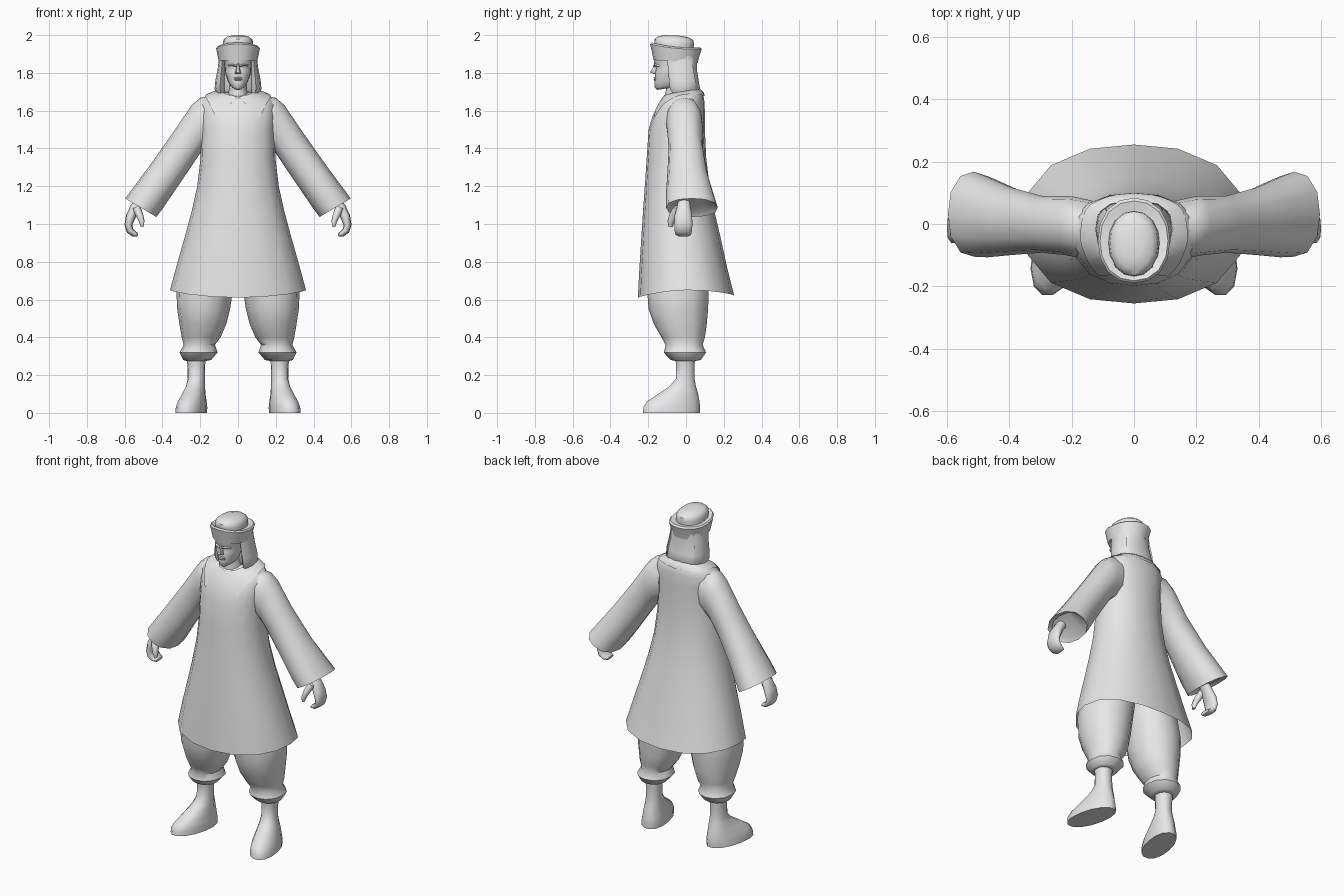
import bpy, bmesh, math
from mathutils import Vector

grey = bpy.data.materials.new("plain grey")
grey.diffuse_color = (0.8, 0.8, 0.8, 1)


def finish(name, bm, angle=40):
    bmesh.ops.recalc_face_normals(bm, faces=bm.faces)
    me = bpy.data.meshes.new(name)
    bm.to_mesh(me)
    bm.free()
    ob = bpy.data.objects.new(name, me)
    bpy.context.collection.objects.link(ob)
    me.materials.append(grey)
    bpy.ops.object.select_all(action='DESELECT')
    ob.select_set(True)
    bpy.context.view_layer.objects.active = ob
    bpy.ops.object.shade_smooth_by_angle(angle=math.radians(angle))
    return ob


def loft(name, rings, n=12, p=2.0, caps=(True, True), side=1, angle=40):
    """Skin rings given as (centre, u axis, v axis, dip) with superellipse exponent p."""
    bm = bmesh.new()
    loops = []
    for c, u, v, dip in rings:
        loop = []
        for i in range(n):
            t = 2 * math.pi * i / n
            a, b = math.cos(t), math.sin(t)
            k = (abs(a) ** p + abs(b) ** p) ** (-1 / p)
            q = Vector(c) + Vector(u) * a * k + Vector(v) * b * k
            q.z += dip * b * b
            loop.append(bm.verts.new((q.x * side, q.y, q.z)))
        loops.append(loop)
    for l0, l1 in zip(loops, loops[1:]):
        for i in range(n):
            j = (i + 1) % n
            bm.faces.new((l0[i], l0[j], l1[j], l1[i]))
    if caps[0]:
        bm.faces.new(loops[0])
    if caps[1]:
        bm.faces.new(loops[-1])
    return finish(name, bm, angle)


def level(z, x0, x1, y0, y1, tilt=0.0, dip=0.0, splay=0.0):
    """Horizontal ring from its extents; tilt raises the back, splay turns the front outward."""
    return (((x0 + x1) / 2, (y0 + y1) / 2, z), ((x1 - x0) / 2, 0, 0),
            (-splay, (y1 - y0) / 2, tilt), dip)


def tube(points):
    """Rings along a path in the xz plane: (x, y, z, thickness, half depth)."""
    rings = []
    for i, (x, y, z, r, d) in enumerate(points):
        a, b = points[max(i - 1, 0)], points[min(i + 1, len(points) - 1)]
        t = Vector((b[0] - a[0], 0, b[2] - a[2])).normalized()
        rings.append(((x, y, z), (-t.z * r, 0, t.x * r), (0, d, 0), 0))
    return rings


# Robe: z, half width, front, back, tilt, hem dip
robe = loft("robe", [level(z, -w, w, f, b, t, d) for z, w, f, b, t, d in [
    (0.65, 0.36, -0.255, 0.255, 0.006, -0.034),
    (0.78, 0.325, -0.247, 0.22, 0, -0.02),
    (0.92, 0.285, -0.237, 0.185, 0, 0),
    (1.06, 0.247, -0.228, 0.152, 0, 0),
    (1.2, 0.216, -0.218, 0.125, 0, 0),
    (1.35, 0.198, -0.208, 0.107, 0, 0),
    (1.5, 0.195, -0.198, 0.1, 0, 0),
    (1.58, 0.2, -0.176, 0.1, 0.005, 0),
    (1.635, 0.2, -0.15, 0.098, 0.012, 0),
    (1.675, 0.175, -0.125, 0.09, 0.016, 0),
    (1.695, 0.125, -0.11, 0.076, 0.018, 0),
    (1.7, 0.065, -0.09, 0.05, 0.016, 0)]], n=16, p=2.3, caps=(False, True))

# Pointed collar laid over the shoulders
pairs = [((0.003, -0.125, 1.672), (0.112, -0.175, 1.56)),
         ((0.05, -0.11, 1.69), (0.155, -0.125, 1.64)),
         ((0.085, -0.05, 1.70), (0.172, -0.05, 1.672)),
         ((0.08, 0.02, 1.71), (0.155, 0.045, 1.68)),
         ((0.045, 0.05, 1.715), (0.09, 0.085, 1.68)),
         ((0, 0.055, 1.715), (0, 0.095, 1.675))]
bm = bmesh.new()
for s in (1, -1):
    rows = [[bm.verts.new((a[0] * s, a[1], a[2])), bm.verts.new((b[0] * s, b[1], b[2]))]
            for a, b in pairs]
    for r0, r1 in zip(rows, rows[1:]):
        bm.faces.new((r0[0], r0[1], r1[1], r1[0]) if s > 0 else (r1[0], r1[1], r0[1], r0[0]))
bmesh.ops.remove_doubles(bm, verts=bm.verts, dist=0.0005)
bmesh.ops.subdivide_edges(bm, edges=bm.edges, cuts=2, use_grid_fill=True)
collar = finish("collar", bm)
wrap = collar.modifiers.new("lay on robe", 'SHRINKWRAP')
wrap.target = robe
wrap.wrap_mode = 'ABOVE_SURFACE'
wrap.offset = 0.007

for side, label in ((1, "left"), (-1, "right")):
    # Flared sleeve: top x z, underside x z, front, back; last ring is recessed in the cuff
    rings = []
    for tx, tz, bx, bz, f, b in [
            (0.13, 1.68, 0.14, 1.42, -0.105, 0.075),
            (0.2, 1.668, 0.185, 1.39, -0.105, 0.088),
            (0.245, 1.63, 0.2, 1.375, -0.1, 0.09),
            (0.34, 1.49, 0.25, 1.30, -0.092, 0.09),
            (0.46, 1.32, 0.335, 1.175, -0.1, 0.118),
            (0.545, 1.205, 0.395, 1.087, -0.107, 0.15),
            (0.597, 1.135, 0.432, 1.037, -0.105, 0.168),
            (0.57, 1.14, 0.445, 1.062, -0.085, 0.145)]:
        rings.append((((tx + bx) / 2, (f + b) / 2, (tz + bz) / 2),
                      ((tx - bx) / 2, 0, (tz - bz) / 2), (0, (b - f) / 2, 0), 0))
    loft(label + "_sleeve", rings, n=12, p=2.3, side=side)

    # Hand with curled fingers and a thumb
    loft(label + "_hand", tube([
        (0.515, -0.01, 1.13, 0.026, 0.03), (0.545, -0.012, 1.085, 0.027, 0.037),
        (0.568, -0.014, 1.04, 0.026, 0.048), (0.58, -0.014, 0.995, 0.021, 0.049),
        (0.572, -0.014, 0.965, 0.019, 0.047), (0.55, -0.014, 0.947, 0.016, 0.042),
        (0.53, -0.014, 0.942, 0.009, 0.034)]), n=10, side=side, p=2.4, angle=60)
    loft(label + "_thumb", tube([
        (0.54, -0.04, 1.09, 0.022, 0.026), (0.522, -0.064, 1.05, 0.02, 0.025),
        (0.51, -0.078, 1.015, 0.015, 0.02), (0.506, -0.082, 0.985, 0.008, 0.011)]),
        n=8, side=side, angle=60)

    # Baggy trouser leg gathered below the knee
    loft(label + "_trouser_leg", [level(*r) for r in [
        (0.92, 0.0, 0.25, -0.17, 0.1), (0.78, 0.005, 0.3, -0.2, 0.115),
        (0.64, 0.028, 0.326, -0.205, 0.12), (0.55, 0.042, 0.322, -0.198, 0.117),
        (0.47, 0.062, 0.31, -0.17, 0.11), (0.4, 0.092, 0.298, -0.13, 0.1),
        (0.36, 0.122, 0.288, -0.108, 0.088), (0.32, 0.108, 0.31, -0.118, 0.106),
        (0.28, 0.142, 0.29, -0.082, 0.078), (0.275, 0.17, 0.27, -0.055, 0.05)]],
        n=12, p=2.2, side=side, angle=50)

    # Boot with outward-turned toe
    loft(label + "_boot", [level(*r) for r in [
        (0.31, 0.17, 0.275, -0.06, 0.05), (0.25, 0.174, 0.267, -0.053, 0.046),
        (0.18, 0.176, 0.266, -0.055, 0.046, 0, 0, 0.003),
        (0.14, 0.174, 0.276, -0.09, 0.054, 0, 0, 0.008),
        (0.1, 0.174, 0.294, -0.15, 0.066, 0, 0, 0.016),
        (0.06, 0.172, 0.312, -0.21, 0.074, 0, 0, 0.026),
        (0.03, 0.17, 0.322, -0.228, 0.078, 0, 0, 0.03),
        (0.0, 0.17, 0.325, -0.23, 0.076, 0, 0, 0.03)]],
        n=14, p=2.2, side=side, angle=50)

    # Long side locks hanging beside the face
    loft(label + "_lock", [level(*r) for r in [
        (1.69, 0.068, 0.112, -0.07, 0.03), (1.715, 0.066, 0.124, -0.085, 0.05),
        (1.76, 0.066, 0.12, -0.09, 0.05), (1.82, 0.066, 0.108, -0.095, 0.04),
        (1.88, 0.064, 0.1, -0.1, 0.03)]], n=8, side=side, angle=60)

    # Brow
    loft(label + "_brow", [
        ((x, y, z), (0, 0.008, 0), (0, 0, 0.006), 0)
        for x, y, z in [(0.008, -0.166, 1.836), (0.03, -0.163, 1.842), (0.052, -0.146, 1.838)]],
        n=6, side=side, angle=60)

# Neck and hair at the back
loft("neck", [level(1.65, -0.06, 0.06, -0.115, 0.03), level(1.72, -0.047, 0.047, -0.105, 0.03),
              level(1.8, -0.05, 0.05, -0.11, 0.03)])
loft("back_hair", [level(z, -w, w, f, b) for z, w, f, b in [
    (1.688, 0.1, -0.04, 0.06), (1.71, 0.116, -0.055, 0.076), (1.76, 0.112, -0.065, 0.068),
    (1.82, 0.102, -0.08, 0.058), (1.89, 0.1, -0.1, 0.06)]], n=14, p=2.4, angle=60)

# Face, nose and mouth
loft("face", [level(z, -w, w, f, 0.0, t) for z, w, f, t in [
    (1.722, 0.024, -0.152, 0.012), (1.732, 0.04, -0.166, 0.01), (1.755, 0.053, -0.166, 0.003),
    (1.785, 0.063, -0.164, 0), (1.81, 0.07, -0.163, 0), (1.828, 0.07, -0.158, 0),
    (1.845, 0.072, -0.168, 0), (1.89, 0.075, -0.172, 0)]], n=16, p=2.2, angle=60)
loft("nose", [level(1.793, -0.015, 0.015, -0.172, -0.145), level(1.803, -0.016, 0.016, -0.194, -0.145),
              level(1.825, -0.009, 0.009, -0.18, -0.145), level(1.85, -0.007, 0.007, -0.17, -0.145)],
     n=6, angle=60)
for name, z in (("upper_lip", 1.774), ("lower_lip", 1.764)):
    loft(name, [((x, -0.165 + 9 * x * x, z), (0, r, 0), (0, 0, r * 0.7), 0)
                for x, r in [(-0.024, 0.002), (-0.01, 0.007), (0.01, 0.007), (0.024, 0.002)]],
         n=6, angle=60)

# Hat: upturned brim folding in to a soft crown
loft("hat", [level(z, -w, w, f, b, t, d) for z, w, f, b, t, d in [
    (1.868, 0.088, -0.16, 0.045, -0.006, 0), (1.86, 0.101, -0.172, 0.062, -0.008, 0),
    (1.89, 0.108, -0.178, 0.068, -0.01, 0), (1.93, 0.116, -0.19, 0.084, -0.013, 0.01),
    (1.938, 0.109, -0.182, 0.074, -0.013, 0.01), (1.935, 0.082, -0.163, 0.04, -0.006, 0),
    (1.955, 0.08, -0.168, 0.042, -0.003, 0), (1.975, 0.077, -0.166, 0.04, -0.004, 0),
    (1.99, 0.06, -0.145, 0.022, -0.005, 0), (1.998, 0.03, -0.105, -0.02, -0.002, 0)]],
    n=16, p=2.2, angle=45)
